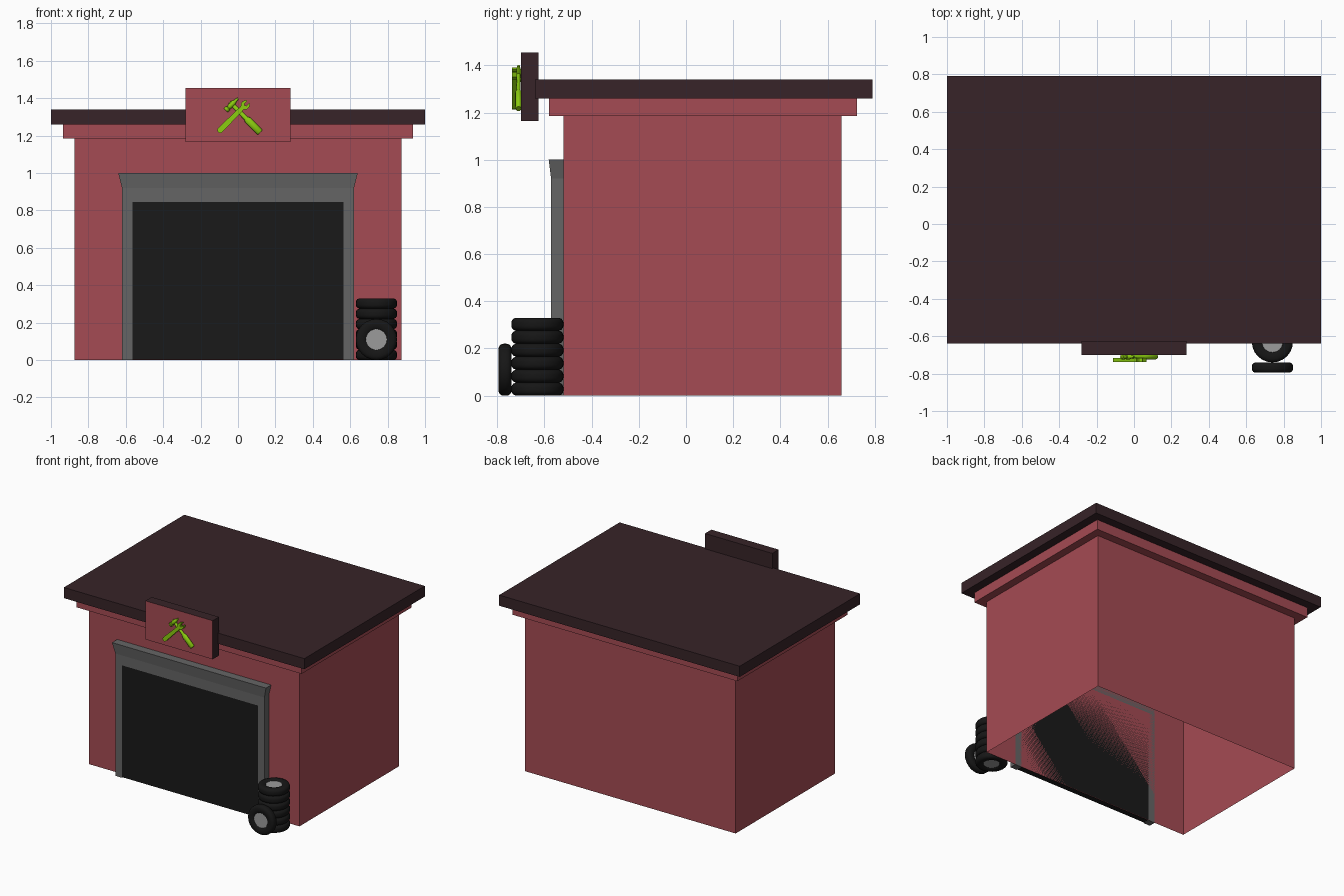
import bpy, bmesh
from math import radians, cos, sin, tau
from mathutils import Matrix, Vector

if "Cube" in bpy.data.objects:
    bpy.data.objects.remove(bpy.data.objects["Cube"])


def material(name, rgb):
    m = bpy.data.materials.new(name)
    m.diffuse_color = (*rgb, 1)
    m.use_nodes = True
    m.node_tree.nodes["Principled BSDF"].inputs["Base Color"].default_value = m.diffuse_color
    return m


RED = material("red_wall", (0.376, 0.070, 0.087))
DARK = material("dark_roof", (0.038, 0.017, 0.021))
GREY = material("frame_grey", (0.13, 0.13, 0.13))
BLACK = material("door_black", (0.010, 0.010, 0.010))
RUBBER = material("rubber", (0.008, 0.008, 0.008))
HUB = material("hub_grey", (0.33, 0.33, 0.33))
LIME = material("lime", (0.26, 0.61, 0.005))


def finish(name, bm, mats, matrix=Matrix(), smooth=False):
    bmesh.ops.recalc_face_normals(bm, faces=bm.faces)
    me = bpy.data.meshes.new(name)
    bm.to_mesh(me)
    bm.free()
    ob = bpy.data.objects.new(name, me)
    for m in mats:
        me.materials.append(m)
    bpy.context.collection.objects.link(ob)
    ob.matrix_world = matrix
    if smooth:
        bpy.ops.object.select_all(action='DESELECT')
        ob.select_set(True)
        bpy.context.view_layer.objects.active = ob
        bpy.ops.object.shade_smooth_by_angle(angle=radians(40))
    return ob


def box(name, x, y, z, mat):
    bm = bmesh.new()
    bmesh.ops.create_cube(bm, size=1)
    for v in bm.verts:
        v.co = [a[0] if c < 0 else a[1] for a, c in zip((x, y, z), v.co)]
    return finish(name, bm, [mat])


def plate(name, pts, depth, mat, matrix):
    """Flat outline in local XY, extruded along local Z."""
    bm = bmesh.new()
    face = bm.faces.new([bm.verts.new((x, y, 0)) for x, y in pts])
    ext = bmesh.ops.extrude_face_region(bm, geom=[face])
    for v in ext["geom"]:
        if isinstance(v, bmesh.types.BMVert):
            v.co.z += depth
    return finish(name, bm, [mat], matrix)


def lathe(name, prof, n, mat, matrix, closed=False):
    """Spin (radius, height) profile about local Z."""
    bm = bmesh.new()
    rings = [[bm.verts.new((r * cos(tau * i / n), r * sin(tau * i / n), z))
              for i in range(n)] for r, z in prof]
    pairs = list(zip(rings, rings[1:] + (rings[:1] if closed else [])))
    for a, b in pairs:
        for i in range(n):
            j = (i + 1) % n
            bm.faces.new((a[i], a[j], b[j], b[i]))
    if not closed:
        bm.faces.new(rings[0])
        bm.faces.new(rings[-1])
    return finish(name, bm, [mat], matrix, True)


# Building shell, open underneath
walls = box("walls", (-.875, .875), (-.52, .66), (0, 1.19), RED)
bm = bmesh.new()
bm.from_mesh(walls.data)
bmesh.ops.delete(bm, geom=[f for f in bm.faces if f.normal.z < -.5], context='FACES')
bm.to_mesh(walls.data)
bm.free()
box("cornice", (-.935, .935), (-.58, .725), (1.185, 1.26), RED)
box("roof", (-1, 1), (-.64, .79), (1.26, 1.34), DARK)

# Door frame: jambs, lintel and flared cap
for s, side in ((-1, "left"), (1, "right")):
    box("jamb_" + side, sorted((s * .565, s * .62)), (-.572, -.52), (0, .845), GREY)
box("lintel", (-.62, .62), (-.572, -.52), (.845, .92), GREY)
cap = box("lintel_cap", (-.62, .62), (-.572, -.52), (.92, 1.0), GREY)
for v in cap.data.vertices:
    if v.co.z > .95:
        v.co.x *= .64 / .62
        if v.co.y < -.55:
            v.co.y = -.582
box("door", (-.565, .565), (-.568, -.52), (.003, .845), BLACK)

# Sign board with red front
sign = box("sign_board", (-.28, .28), (-.70, -.625), (1.165, 1.455), DARK)
sign.data.materials.append(RED)
for p in sign.data.polygons:
    if p.normal.y < -.5:
        p.material_index = 1


def on_sign(x, y, z, angle):
    """Local X/Y lie in the sign plane, local Z points out of the front."""
    return (Matrix.Translation((x, y, z)) @ Matrix.Rotation(radians(90), 4, 'X')
            @ Matrix.Rotation(radians(angle), 4, 'Z'))


# Spanner: rounded end, shank, open jaw
spanner = [(-.114, -.006), (-.108, -.014), (-.098, -.016), (.068, -.012), (.080, -.022),
           (.096, -.024), (.114, -.014), (.112, -.008), (.092, -.008), (.086, 0),
           (.092, .008), (.112, .008), (.114, .014), (.096, .024), (.080, .022),
           (.068, .012), (-.098, .016), (-.108, .014), (-.114, .006)]
plate("spanner", spanner, .022, LIME, on_sign(-.025, -.716, 1.30, 45))

# Hammer: turned handle and cross head
hm = on_sign(.037, -.710, 1.298, 135)
handle = [(.014, -.116), (.019, -.110), (.019, -.02), (.012, -.008), (.011, .11), (.008, .116)]
lathe("hammer_handle", handle, 12, LIME,
      hm @ Matrix.Rotation(radians(90), 4, 'Y') @ Matrix.Diagonal((.75, 1, 1, 1)))
head = [(.013, -.046), (.015, -.043), (.015, -.03), (.010, -.025), (.014, -.012),
        (.014, .012), (.009, .024), (.005, .045)]
lathe("hammer_head", head, 12, LIME,
      hm @ Matrix.Translation((.098, 0, 0)) @ Matrix.Rotation(radians(90), 4, 'X'))

# Tyres: a stack of six and one standing in front
half = [(.055, .009), (.064, .001), (.092, 0), (.103, .005), (.109, .014), (.11, .022)]
tyre = half + [(r, .055 - z) for r, z in reversed(half)]
hub = [(.056, .008), (.056, .047)]
spots = [Matrix.Translation((.74, -.63, .055 * i)) for i in range(6)]
spots.append(Matrix.Translation((.74, -.74, .11)) @ Matrix.Rotation(radians(90), 4, 'X'))
for i, m in enumerate(spots, 1):
    lathe(f"tyre_{i}", tyre, 24, RUBBER, m, True)
    lathe(f"tyre_hub_{i}", hub, 24, HUB, m)
